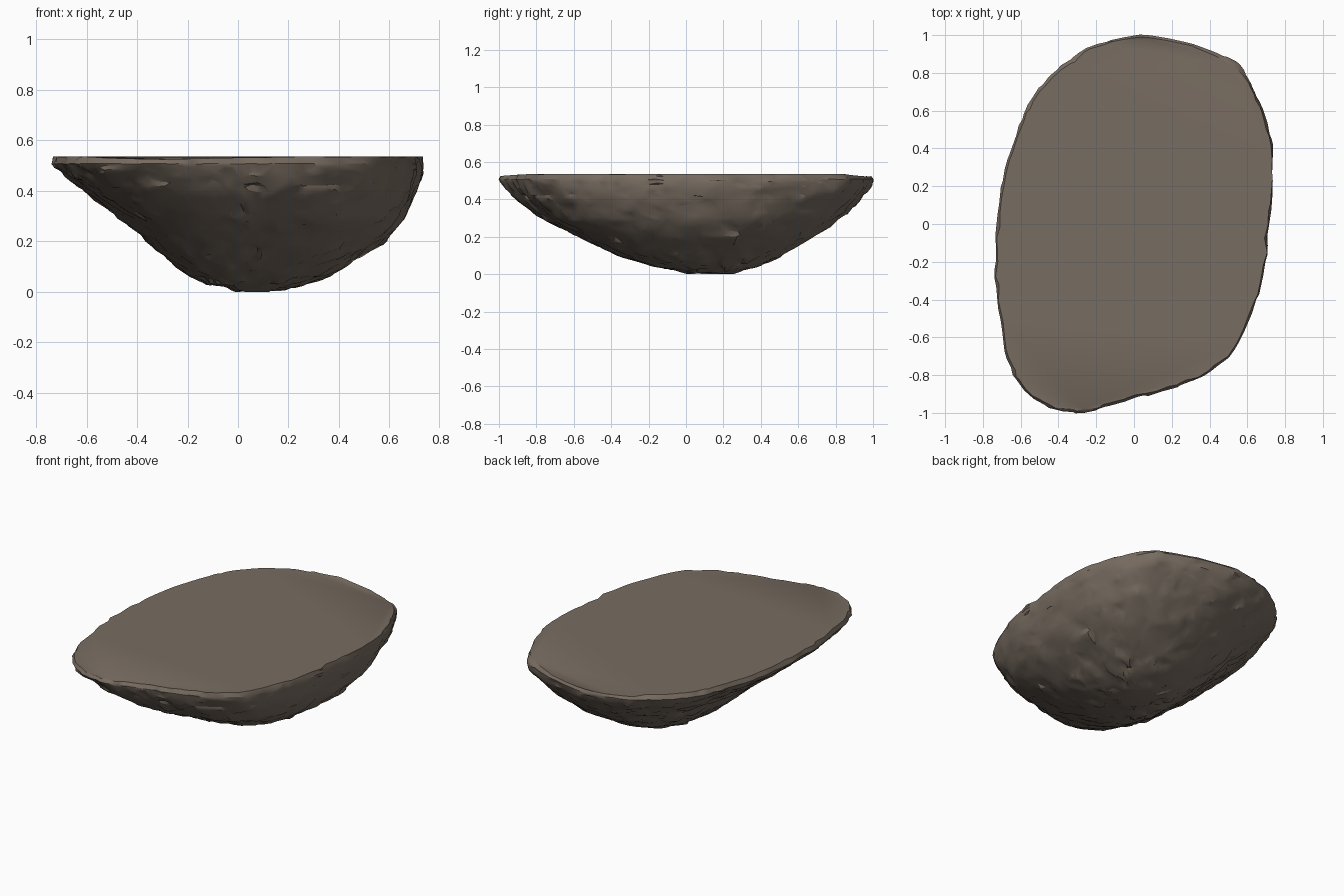
import bpy
import bmesh
from mathutils import Vector, noise
from mathutils.geometry import interpolate_bezier

cube = bpy.data.objects.get("Cube")
if cube:
    bpy.data.objects.remove(cube, do_unlink=True)

TOP = 0.535
STEPS = 9

# Plan outline of the rim, counter-clockwise
OUTLINE = [(.73, .2), (.725, .45), (.65, .68), (.55, .85), (.35, .94), (.05, 1),
           (-.2, .95), (-.38, .84), (-.53, .68), (-.63, .45), (-.7, .2),
           (-.735, -.2), (-.7, -.55), (-.66, -.75), (-.54, -.92), (-.33, -1),
           (-.15, -.965), (0, -.915), (.25, -.85), (.5, -.7), (.63, -.45), (.69, -.2)]

# Height, then left/right and front/back reach of each level
LEVELS = [(TOP, -.725, .727, -.985, .975), (.508, -.735, .735, -1, .997),
          (.46, -.685, .732, -.97, .98), (.4, -.6, .715, -.91, .93),
          (.3, -.465, .665, -.775, .825), (.2, -.355, .575, -.565, .68),
          (.1, -.235, .425, -.35, .5), (.04, -.13, .295, -.165, .375),
          (.008, -.01, .19, .01, .25)]


def smooth_loop(points):
    """Sample a rounded closed path through the points."""
    pts = [Vector((*p, 0)) for p in points]
    n, path = len(pts), []
    for i, p in enumerate(pts):
        q = pts[(i + 1) % n]
        h1 = p + (q - pts[i - 1]) / 6
        h2 = q - (pts[(i + 2) % n] - p) / 6
        path += interpolate_bezier(p, h1, h2, q, STEPS + 1)[:-1]
    return path


def fine_levels():
    """Subdivide the levels, keeping the rim crisp."""
    rows = []
    for a, b in zip(LEVELS, LEVELS[1:]):
        n = 2 if a[0] == TOP else 7
        rows += [[u + (v - u) * k / n for u, v in zip(a, b)] for k in range(n)]
    return rows + [list(LEVELS[-1])]


def chip(co, size):
    """Height of a flat, randomly tilted facet at a point."""
    centre = noise.voronoi(co / size)[1][0]
    tilt = noise.noise_vector(centre * 3.7)
    return .25 * tilt.dot(co - centre * size) + .005 * noise.noise(centre * 5.3)


def soften(verts, factor):
    bmesh.ops.smooth_vert(bm, verts=verts, factor=factor,
                          use_axis_x=True, use_axis_y=True, use_axis_z=True)


# Stacked rings form the underside, growing rounder towards the bottom
bm = bmesh.new()
loop = [Vector((p.x / .735, p.y)) for p in smooth_loop(OUTLINE)]
rings = []
for z, x0, x1, y0, y1 in fine_levels():
    ring = []
    for p in loop:
        u = p.normalized()
        u *= 1 + .25 * max(0, -u.x - u.y - 1)  # fuller front corner
        q = p.lerp(u, .6 * (1 - z / TOP))
        ring.append(bm.verts.new((x0 + (x1 - x0) * (q.x + 1) / 2,
                                  y0 + (y1 - y0) * (q.y + 1) / 2, z)))
    rings.append(ring)
n = len(loop)
for upper, lower in zip(rings, rings[1:]):
    for i in range(n):
        j = (i + 1) % n
        bm.faces.new((upper[i], lower[i], lower[j], upper[j]))
bm.faces.new(reversed(rings[-1]))
body = [v for r in rings[3:-1] for v in r]
soften(body, .5)
bm.normal_update()

# Chipped stone surface
rim = set(rings[0])
offsets = {v: v.normal * (.003 + chip(v.co, .1) + .6 * chip(v.co, .065)
                          + .006 * noise.noise(v.co * 6)) for v in bm.verts}
for v, d in offsets.items():
    if v in rim:
        # The rim dips slightly at the front and back
        d = Vector((d.x, d.y, 0))
        dip = .02 if v.co.y > 0 else .01
        v.co.z -= dip * max(0, (abs(v.co.y) - .85) / .15)
    elif v in rings[1] or v in rings[2]:
        d = d * .6
    v.co += d
    v.co.z = min(max(v.co.z, 0), TOP)
soften(body, .4)

# Cut top
bm.faces.new(rings[0])
bmesh.ops.recalc_face_normals(bm, faces=bm.faces)
mesh = bpy.data.meshes.new("rock")
bm.to_mesh(mesh)
bm.free()
rock = bpy.data.objects.new("rock", mesh)
bpy.context.collection.objects.link(rock)

# Irregular facets
chips = rock.modifiers.new("chips", "DECIMATE")
chips.ratio = .25

# Stone colour
stone = bpy.data.materials.new("brown grey stone")
stone.use_nodes = True
color = (.185, .149, .118, 1)
stone.diffuse_color = color
stone.node_tree.nodes["Principled BSDF"].inputs["Base Color"].default_value = color
mesh.materials.append(stone)

bpy.context.view_layer.objects.active = rock
rock.select_set(True)
bpy.ops.object.modifier_apply(modifier=chips.name)
bpy.ops.object.shade_smooth_by_angle(angle=.5)
